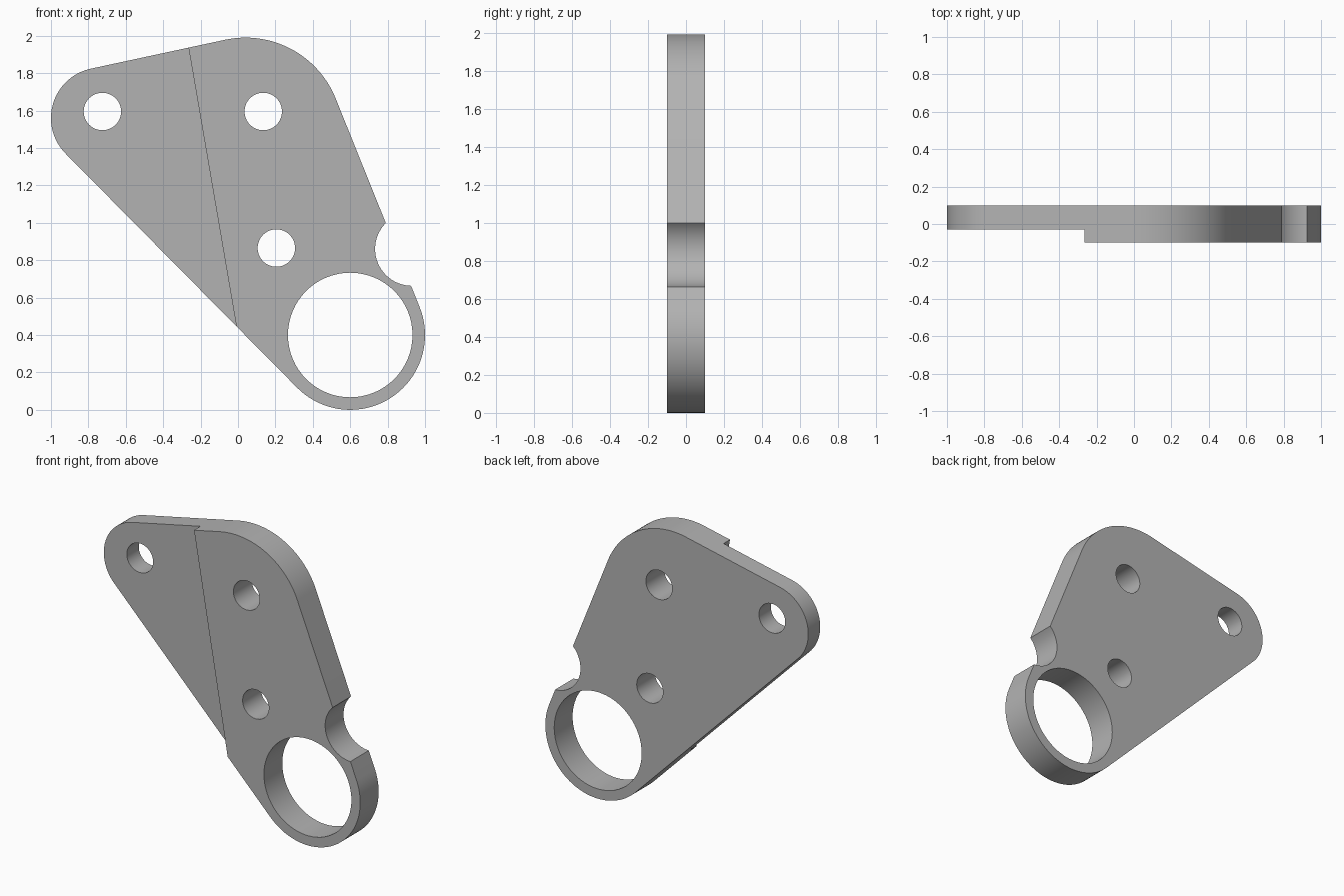
import bpy, bmesh
from math import atan2, acos, cos, sin, pi, hypot, radians

old = bpy.data.objects.get("Cube")
if old:
    bpy.data.objects.remove(old, do_unlink=True)

grey = bpy.data.materials.new("plain grey")
grey.use_nodes = True
GREY = (0.45, 0.45, 0.45, 1)
grey.diffuse_color = GREY
grey.node_tree.nodes["Principled BSDF"].inputs["Base Color"].default_value = GREY


def arc(x, z, r, start, end, steps):
    """Points along an arc, counter-clockwise in the x-z plane."""
    angles = [start + (end - start) * i / steps for i in range(steps + 1)]
    return [(x + r * cos(a), z + r * sin(a)) for a in angles]


def circle(x, z, r, steps=64):
    return arc(x, z, r, 0, 2 * pi, steps)[:-1]


def prism(name, outline, front, back):
    """Extrude an x-z outline along y."""
    bm = bmesh.new()
    face = bm.faces.new([bm.verts.new((x, front, z)) for x, z in outline])
    side = bmesh.ops.extrude_face_region(bm, geom=[face])["geom"]
    bmesh.ops.translate(bm, vec=(0, back - front, 0),
                        verts=[v for v in side if isinstance(v, bmesh.types.BMVert)])
    bmesh.ops.recalc_face_normals(bm, faces=bm.faces)
    mesh = bpy.data.meshes.new(name)
    bm.to_mesh(mesh)
    bm.free()
    mesh.materials.append(grey)
    obj = bpy.data.objects.new(name, mesh)
    bpy.context.collection.objects.link(obj)
    return obj


def tangent_angle(a, b):
    """Direction of the outward normal of the line wrapping circles a and b."""
    dx, dz = b[0] - a[0], b[1] - a[1]
    return atan2(dz, dx) - acos((a[2] - b[2]) / hypot(dx, dz))


# Plate outline: a belt around the ring corner, the top corner and the left corner
corners = [(0.6, 0.4, 0.4), (0.04, 1.47, 0.52), (-0.73, 1.56, 0.27)]
outline = []
for i, c in enumerate(corners):
    start = tangent_angle(corners[i - 1], c)
    end = tangent_angle(c, corners[(i + 1) % 3])
    outline += arc(*c, start, start + (end - start) % (2 * pi), 40)
plate = prism("bracket_plate", outline, -0.1, 0.1)

# Cutters: ring bore, three bolt holes, edge notch and the thinner left step
cutters = [prism(name + "_cutter", circle(x, z, r), -0.3, 0.3) for name, x, z, r in (
    ("ring_bore", 0.6, 0.4, 0.333),
    ("left_bolt_hole", -0.725, 1.595, 0.1),
    ("top_bolt_hole", 0.135, 1.595, 0.1),
    ("middle_bolt_hole", 0.205, 0.865, 0.1),
    ("edge_notch", 0.93, 0.86, 0.197))]
step_outline = [(-0.327, 2.3), (-1.3, 2.3), (-1.3, 0.1), (0.051, 0.1)]
cutters.append(prism("step_cutter", step_outline, -0.3, -0.03))

# Cut the plate, then drop the cutters
bpy.ops.object.select_all(action='DESELECT')
bpy.context.view_layer.objects.active = plate
plate.select_set(True)
for cutter in cutters:
    cut = plate.modifiers.new(cutter.name, 'BOOLEAN')
    cut.operation, cut.solver, cut.object = 'DIFFERENCE', 'EXACT', cutter
    bpy.ops.object.modifier_apply(modifier=cut.name)
    bpy.data.objects.remove(cutter, do_unlink=True)

bpy.ops.object.shade_smooth_by_angle(angle=radians(30))
